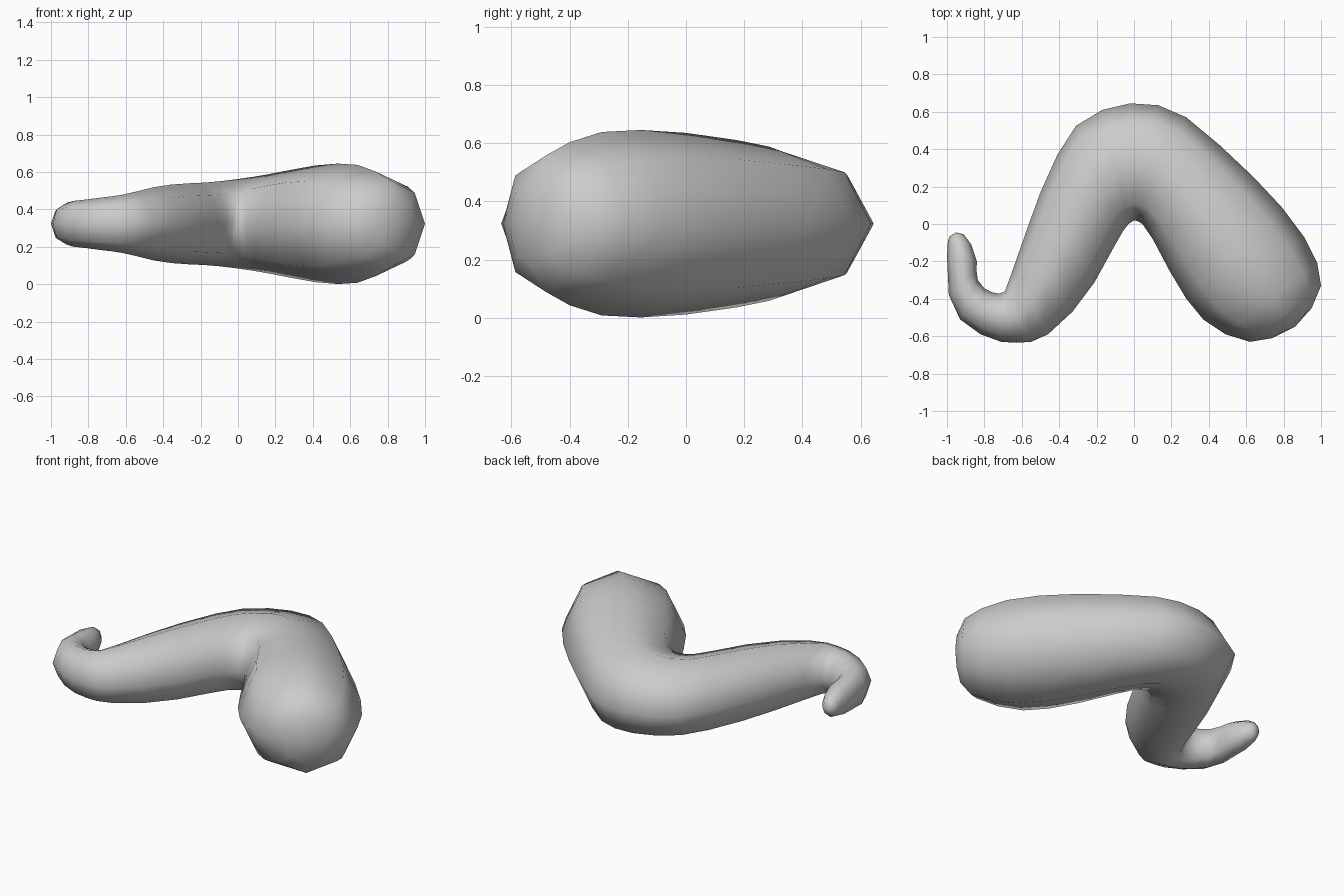
import bpy, bmesh, math
from mathutils import Vector

MID_Z = 0.323
SIDES = 8

# Cross-sections along the bent tube: outer x, y, inner x, y, half height
SECTIONS = [
    (0.95, -0.45, 0.74, -0.61, 0.15),
    (1.00, -0.33, 0.62, -0.63, 0.235),
    (0.98, -0.21, 0.49, -0.59, 0.28),
    (0.91, -0.07, 0.37, -0.51, 0.315),
    (0.79, 0.09, 0.28, -0.40, 0.322),
    (0.64, 0.25, 0.19, -0.25, 0.312),
    (0.46, 0.42, 0.10, -0.08, 0.288),
    (0.28, 0.57, 0.045, 0.00, 0.265),
    (0.13, 0.635, 0.02, 0.015, 0.25),
    (-0.02, 0.645, 0.00, 0.02, 0.238),
    (-0.17, 0.61, -0.03, 0.00, 0.227),
    (-0.31, 0.525, -0.06, -0.04, 0.22),
    (-0.41, 0.37, -0.10, -0.11, 0.217),
    (-0.50, 0.17, -0.21, -0.31, 0.21),
    (-0.58, -0.05, -0.33, -0.47, 0.195),
    (-0.65, -0.25, -0.46, -0.59, 0.17),
    (-0.69, -0.36, -0.55, -0.63, 0.155),
    (-0.72, -0.372, -0.63, -0.635, 0.147),
    (-0.76, -0.365, -0.71, -0.63, 0.14),
    (-0.80, -0.345, -0.82, -0.59, 0.13),
    (-0.835, -0.30, -0.93, -0.51, 0.122),
    (-0.842, -0.25, -0.99, -0.38, 0.112),
    (-0.84, -0.20, -1.00, -0.17, 0.098),
    (-0.87, -0.11, -0.995, -0.09, 0.072),
    (-0.91, -0.055, -0.985, -0.065, 0.045),
]
POLES = [(0.86, -0.55), (-0.95, -0.045)]

bm = bmesh.new()


def ring(ox, oy, ix, iy, half_z):
    """Eight-sided loop spanning the outer and inner edge points."""
    centre = Vector(((ox + ix) / 2, (oy + iy) / 2, MID_Z))
    across = Vector(((ox - ix) / 2, (oy - iy) / 2, 0))
    up = Vector((0, 0, half_z))
    angles = [math.tau * i / SIDES for i in range(SIDES)]
    return [bm.verts.new(centre + across * math.cos(a) + up * math.sin(a)) for a in angles]


# Tube skin
rings = [ring(*s) for s in SECTIONS]
for a, b in zip(rings, rings[1:]):
    for i in range(SIDES):
        j = (i + 1) % SIDES
        bm.faces.new((a[i], a[j], b[j], b[i]))

# Rounded end caps
for loop, (x, y) in zip((rings[0], rings[-1]), POLES):
    tip = bm.verts.new((x, y, MID_Z))
    for i in range(SIDES):
        bm.faces.new((loop[i], loop[(i + 1) % SIDES], tip))

bmesh.ops.recalc_face_normals(bm, faces=bm.faces)
for f in bm.faces:
    f.smooth = True
mesh = bpy.data.meshes.new("bent_tapered_tube")
bm.to_mesh(mesh)
bm.free()
tube = bpy.data.objects.new("bent_tapered_tube", mesh)
bpy.context.collection.objects.link(tube)
